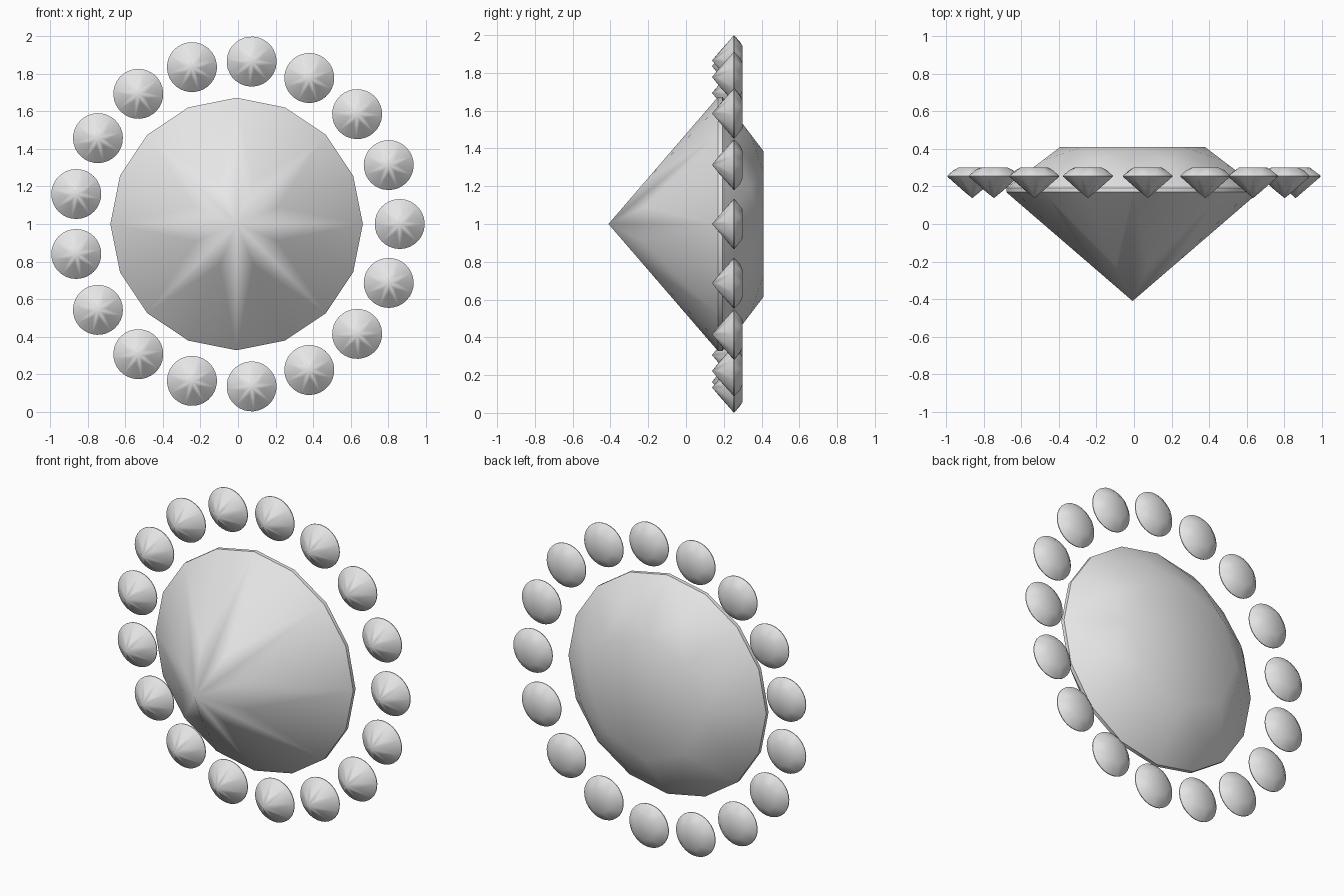
import bpy, bmesh, math
from mathutils import Vector

cube = bpy.data.objects.get("Cube")
if cube:
    bpy.data.objects.remove(cube, do_unlink=True)

# One grey material for every stone
grey = bpy.data.materials.new("light grey")
grey.use_nodes = True
grey.diffuse_color = (0.8, 0.8, 0.8, 1)
grey.node_tree.nodes["Principled BSDF"].inputs["Base Color"].default_value = (0.8, 0.8, 0.8, 1)

MAINS = 8                           # main facets around the stone
STEP = math.tau / MAINS
CENTRE_X = -0.0075


def brilliant(name, radius, girdle_sides, location):
    """Round brilliant cut: table at local y = 0, point towards -y."""
    crown, girdle, pavilion = 0.324 * radius, 0.034 * radius, 0.862 * radius
    table_r, star_r, low_r = 0.574 * radius, 0.773 * radius, 0.35 * radius
    half_cos = math.cos(STEP / 2)
    # Heights that keep the kite facets flat
    star_y = -crown * (star_r * half_cos - table_r) / (radius - table_r)
    apex_y = -crown - girdle - pavilion
    low_y = apex_y + pavilion * low_r * half_cos / radius

    bm = bmesh.new()

    def ring(count, r, y, turn=0.0):
        angles = [turn + math.tau * i / count for i in range(count)]
        return [bm.verts.new((r * math.cos(a), y, r * math.sin(a))) for a in angles]

    table = ring(MAINS, table_r, 0)
    star = ring(MAINS, star_r, star_y, STEP / 2)
    upper = ring(girdle_sides, radius, -crown)
    lower = ring(girdle_sides, radius, -crown - girdle)
    low = ring(MAINS, low_r, low_y, STEP / 2)
    apex = bm.verts.new((0, apex_y, 0))

    bm.faces.new(table)
    per_main = girdle_sides // MAINS
    for k in range(MAINS):
        g = k * per_main
        # Star facet, then crown and pavilion kites
        bm.faces.new((table[k], table[(k + 1) % MAINS], star[k]))
        bm.faces.new((table[k], star[k], upper[g], star[k - 1]))
        bm.faces.new((apex, low[k], lower[g], low[k - 1]))
        # Half facets and girdle band
        for i in range(g, g + per_main):
            j = (i + 1) % girdle_sides
            bm.faces.new((star[k], upper[i], upper[j]))
            bm.faces.new((low[k], lower[i], lower[j]))
            bm.faces.new((upper[i], upper[j], lower[j], lower[i]))
    bmesh.ops.recalc_face_normals(bm, faces=bm.faces)

    mesh = bpy.data.meshes.new(name)
    bm.to_mesh(mesh)
    bm.free()
    mesh.materials.append(grey)
    obj = bpy.data.objects.new(name, mesh)
    obj.location = location
    bpy.context.collection.objects.link(obj)

    bpy.ops.object.select_all(action="DESELECT")
    obj.select_set(True)
    bpy.context.view_layer.objects.active = obj
    bpy.ops.object.shade_smooth_by_angle(angle=math.radians(30))
    return obj


# Large centre stone
brilliant("centre_stone", 0.6725, 16, Vector((CENTRE_X, 0.41, 1)))

# Halo of small stones sharing one mesh
STONES, HALO_R = 17, 0.869
first = brilliant("halo_stone_1", 0.133, 32, Vector((CENTRE_X + HALO_R, 0.30, 1)))
for i in range(1, STONES):
    a = math.tau * i / STONES
    stone = first.copy()
    stone.name = f"halo_stone_{i + 1}"
    stone.location = (CENTRE_X + HALO_R * math.cos(a), 0.30, 1 + HALO_R * math.sin(a))
    stone.rotation_euler.y = -a
    bpy.context.collection.objects.link(stone)
